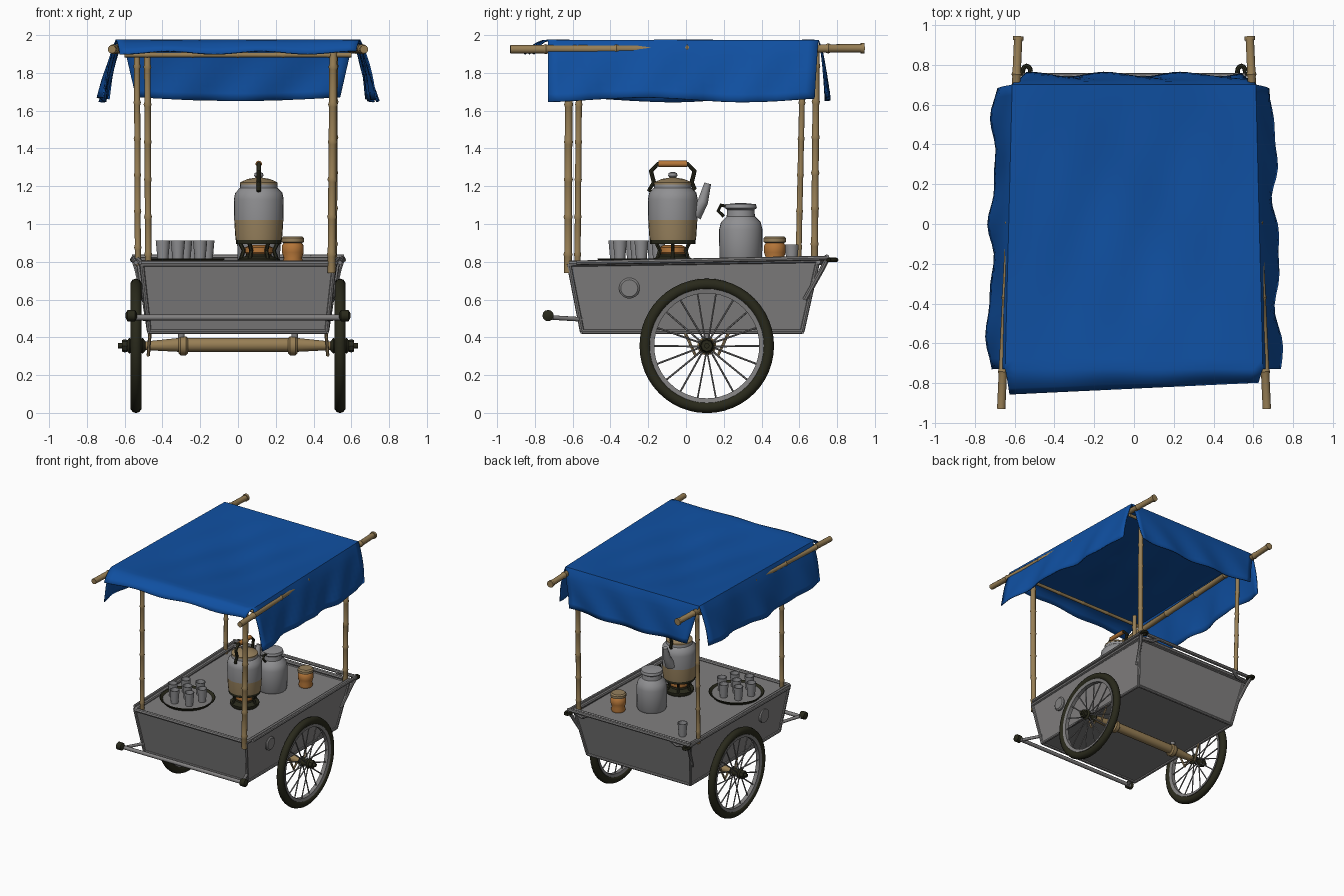
import bpy, bmesh, math
from math import sin, cos, pi
from mathutils import Vector, Matrix

if "Cube" in bpy.data.objects:
    bpy.data.objects.remove(bpy.data.objects["Cube"])


def material(name, r, g, b):
    m = bpy.data.materials.new(name)
    m.diffuse_color = (r, g, b, 1)
    m.use_nodes = True
    m.node_tree.nodes["Principled BSDF"].inputs["Base Color"].default_value = m.diffuse_color
    return m


BLUE = material("blue cloth", 0.005, 0.08, 0.36)
BAMBOO = material("bamboo", 0.31, 0.21, 0.09)
GREY = material("painted metal", 0.22, 0.215, 0.215)
ENAMEL = material("enamel", 0.28, 0.28, 0.29)
STAIN = material("scorched tan", 0.31, 0.22, 0.11)
DARK = material("dark rubber", 0.022, 0.022, 0.011)
ORANGE = material("orange clay", 0.46, 0.18, 0.04)


def finish(name, bm, *mats, rule=None):
    """Turn a bmesh into a named object, colouring faces by a rule."""
    bmesh.ops.recalc_face_normals(bm, faces=bm.faces)
    if rule:
        for f in bm.faces:
            f.material_index = rule(f.calc_center_median())
    me = bpy.data.meshes.new(name)
    bm.to_mesh(me)
    bm.free()
    for m in mats:
        me.materials.append(m)
    ob = bpy.data.objects.new(name, me)
    bpy.context.collection.objects.link(ob)
    return ob


def sweep(bm, path, radii, seg=10):
    """Tube along a path, one radius per point."""
    path = [Vector(p) for p in path]
    if isinstance(radii, (int, float)):
        radii = [radii] * len(path)
    rings = []
    side = None
    for i, p in enumerate(path):
        t = (path[min(i + 1, len(path) - 1)] - path[max(i - 1, 0)]).normalized()
        ref = side if side else (Vector((0, 0, 1)) if abs(t.z) < 0.9 else Vector((1, 0, 0)))
        side = (ref - t * ref.dot(t)).normalized()
        other = t.cross(side)
        rings.append([bm.verts.new(p + (side * cos(2 * pi * k / seg) + other * sin(2 * pi * k / seg)) * radii[i])
                      for k in range(seg)])
    for a, b in zip(rings, rings[1:]):
        for k in range(seg):
            bm.faces.new((a[k], a[(k + 1) % seg], b[(k + 1) % seg], b[k]))
    bm.faces.new(rings[0])
    bm.faces.new(rings[-1])


def tube(name, path, r, mat, seg=10):
    bm = bmesh.new()
    sweep(bm, path, r, seg)
    return finish(name, bm, mat)


def bamboo(name, a, b, r, nodes):
    """Straight cane with swollen nodes."""
    a, b = Vector(a), Vector(b)
    d = (b - a).normalized() * 0.013
    path, radii = [a], [r]
    for i in range(nodes):
        c = a.lerp(b, (i + 0.5) / nodes)
        path += [c - d, c, c + d]
        radii += [r, r * 1.22, r]
    return tube(name, path + [b], radii + [r], BAMBOO)


def lathe(name, profile, loc, *mats, axis='Z', seg=28, closed=False, rule=None):
    """Turn an (r, height) profile about an axis."""
    bm = bmesh.new()
    rings = [[bm.verts.new((r * cos(2 * pi * k / seg), r * sin(2 * pi * k / seg), z)) for k in range(seg)]
             for r, z in profile]
    pairs = list(zip(rings, rings[1:])) + ([(rings[-1], rings[0])] if closed else [])
    for a, b in pairs:
        for k in range(seg):
            bm.faces.new((a[k], a[(k + 1) % seg], b[(k + 1) % seg], b[k]))
    if not closed:
        bm.faces.new(rings[0])
        bm.faces.new(rings[-1])
    rot = Matrix.Rotation(pi / 2, 4, 'Y') if axis == 'X' else Matrix()
    bmesh.ops.transform(bm, matrix=Matrix.Translation(loc) @ rot, verts=bm.verts)
    return finish(name, bm, *mats, rule=rule)


# Cart body: tapered tub with a slightly sunken deck
bm = bmesh.new()
low = [bm.verts.new(p) for p in ((-.47, -.55, .43), (.47, -.55, .43), (.47, .615, .43), (-.47, .615, .43))]
top = [bm.verts.new(p) for p in ((-.51, -.62, .79), (.51, -.62, .79), (.53, .70, .81), (-.53, .70, .81))]
bm.faces.new(low)
for i in range(4):
    bm.faces.new((low[i], low[(i + 1) % 4], top[(i + 1) % 4], top[i]))
deck = bm.faces.new(top)
corners = [(l.co.copy(), t.co.copy()) for l, t in zip(low, top)]
bmesh.ops.inset_individual(bm, faces=[deck], thickness=0.03)
for v in deck.verts:
    v.co.z = 0.785
finish("cart_body", bm, GREY)

# Rolled seams round the body
bm = bmesh.new()
for i in range(4):
    (l, t), (l2, t2) = corners[i], corners[(i + 1) % 4]
    sweep(bm, [t, t2], 0.016, 8)
    sweep(bm, [l, l2], 0.012, 8)
    sweep(bm, [l, t], 0.012, 8)
finish("body_seams", bm, GREY)

# Raised back rail with its flange
bm = bmesh.new()
sweep(bm, [(-.56, .745, .825), (.56, .745, .825)], 0.014, 8)
for s in (-1, 1):
    sweep(bm, [(s * .50, .63, .60), (s * .535, .72, .76), (s * .555, .75, .82)], 0.014, 8)
    sweep(bm, [(s * .545, .70, .80), (s * .43, .735, .79), (s * .38, .745, .825)], 0.014, 8)
    sweep(bm, [(s * .54, -.58, .795), (s * .555, .745, .82)], 0.012, 8)
finish("back_rail", bm, GREY)

# Front push bar and dark fittings
tube("push_bar", [(-.56, -.715, .505), (.56, -.715, .505)], 0.015, GREY)
for s in (-1, 1):
    tube("push_bar_arm", [(s * .54, -.715, .505), (s * .47, -.55, .495)], 0.012, GREY)
    lathe("push_bar_cap", [(.012, -.03), (.03, -.02), (.03, .02), (.012, .03)], (s * .565, -.73, .515), DARK, axis='X', seg=12)
    ring = [(s * .54 + .02 * cos(a), .765 + .03 * sin(a), .81) for a in [k * pi / 6 for k in range(13)]]
    tube("tie_ring", ring, 0.012, DARK, 8)
    lathe("side_cap", [(.055, -.015), (.055, .01), (.045, .018)], (s * .497, -.30, .66), GREY, axis='X', seg=20)

# Wheels
HUB_Y, HUB_Z = 0.11, 0.355
for s in (-1, 1):
    c = (s * .54, HUB_Y, HUB_Z)
    tyre = [(.326 + .03 * cos(a), .03 * sin(a)) for a in [k * pi / 5 for k in range(10)]]
    lathe("tyre", tyre, c, DARK, axis='X', seg=48, closed=True)
    lathe("wheel_rim", [(.302, -.022), (.302, .022), (.278, .016), (.278, -.016)], c, GREY, axis='X', seg=48, closed=True)
    bm = bmesh.new()
    for k in range(18):
        a = 2 * pi * k / 18
        b = a + (0.12 if k % 2 else -0.12)
        x = s * .54 + (.025 if k % 2 else -.025)
        sweep(bm, [(x, HUB_Y + .03 * cos(b), HUB_Z + .03 * sin(b)),
                   (s * .54, HUB_Y + .285 * cos(a), HUB_Z + .285 * sin(a))], 0.005, 6)
    finish("spokes", bm, GREY)
    lathe("wheel_hub", [(.025, -.05), (.042, -.035), (.03, -.02), (.03, .02), (.042, .035), (.025, .05)], c, DARK, axis='X', seg=14)
    tube("axle_stub", [(s * .46, HUB_Y, HUB_Z), (s * .635, HUB_Y, HUB_Z)], 0.014, DARK)
    lathe("axle_nut", [(.03, -.015), (.035, 0), (.03, .015)], (s * .60, HUB_Y, HUB_Z), DARK, axis='X', seg=8)
    for d in (-1, 1):
        tube("axle_stay", [(s * .47, HUB_Y, HUB_Z), (s * .475, HUB_Y + d * .06, HUB_Z - .05),
                           (s * .465, HUB_Y + d * .12, HUB_Z + .08)], 0.009, STAIN, 6)
    # Axle cuff and hanger
    lathe("axle_cuff", [(.04, -.025), (.05, -.015), (.05, .015), (.04, .025)], (s * .29, HUB_Y, HUB_Z), BAMBOO, axis='X', seg=14)
    tube("axle_hanger", [(s * .30, HUB_Y, HUB_Z + .03), (s * .30, HUB_Y, .44)], 0.018, GREY)
tube("axle", [(-.5, HUB_Y, .355), (-.31, HUB_Y, .36), (.31, HUB_Y, .36), (.5, HUB_Y, .355)], [.022, .037, .037, .022], BAMBOO, 12)

# Canopy frame
bamboo("front_right_post", (.495, -.625, .74), (.505, -.62, 1.93), .021, 6)
bamboo("front_left_post", (-.475, -.575, .74), (-.48, -.565, 1.93), .017, 6)
bamboo("back_right_post", (.505, .68, .80), (.51, .69, 1.93), .019, 6)
bamboo("back_left_post", (-.53, .595, .78), (-.535, .62, 1.93), .016, 6)
for s in (-1, 1):
    bamboo("roof_pole", (s * .668, -.93, 1.925), (s * .582, .94, 1.93), .022, 5)
    tube("roof_pole_end", [(s * .583, .925, 1.93), (s * .582, .945, 1.93)], .028, BAMBOO)
for y in (-.62, .66):
    bamboo("roof_crossbar", (-.60, y, 1.895), (.60, y, 1.895), .013, 5)


# Cloth canopy: four-sided patches sharing folded edges
def edge_x(y):
    return 0.628 - 0.025 * y


def roof(u, v):
    y = -.73 + 1.43 * v
    w = (1 - u * u) * sin(pi * v)
    z = 1.972 - .03 * w + .008 * w * sin(6 * u + 9 * v) + .006 * w * sin(11 * u - 7 * v)
    return (u * edge_x(y), y, z)


def side_flap(s):
    def point(u, v):
        y = -.73 + 1.43 * v
        ripple = .014 * sin(17 * v + s) + .008 * sin(31 * v + 5 * u)
        x = edge_x(y) + .085 * u ** .8 + ripple * u
        drop = .315 + .012 * sin(8 * v + 2 * s)
        return (s * x, y + .02 * u * sin(5 * v), 1.972 - drop * u)
    return point


def back_flap(u, v):
    x = u * (edge_x(.70) - .07 * v)
    return (x, .70 + .05 * v ** .6 + .012 * v * sin(9 * u + 4 * v), 1.972 - v * (.32 - .02 * u * u))


def front_flap(u, v):
    x = u * (edge_x(-.73) - .02 * v)
    return (x, -.73 - (.095 - .03 * u) * v, 1.972 - .065 * v * v + .008 * v * sin(8 * u))


def patch(bm, fn, u0, nu, nv):
    g = [[bm.verts.new(fn(u0 + (1 - u0) * i / nu, j / nv)) for j in range(nv + 1)] for i in range(nu + 1)]
    for i in range(nu):
        for j in range(nv):
            bm.faces.new((g[i][j], g[i + 1][j], g[i + 1][j + 1], g[i][j + 1]))


bm = bmesh.new()
patch(bm, roof, -1, 28, 28)
patch(bm, back_flap, -1, 28, 8)
patch(bm, front_flap, -1, 28, 4)
for s in (-1, 1):
    patch(bm, side_flap(s), 0, 8, 28)
bmesh.ops.remove_doubles(bm, verts=bm.verts, dist=0.0005)
cloth = finish("canopy_cloth", bm, BLUE)
thick = cloth.modifiers.new("thickness", 'SOLIDIFY')
thick.thickness = 0.008
thick.offset = 0

# Stove
SX, SY = .11, -.07
lathe("stove_base", [(.10, .785), (.11, .80), (.11, .815), (.07, .83), (.06, .86)], (SX, SY, 0), DARK, seg=20)
lathe("stove_burner", [(.055, .83), (.075, .85), (.075, .875), (.045, .89)], (SX, SY, 0), ORANGE, seg=16)
lathe("stove_ring", [(.12, .895), (.12, .915), (.085, .915), (.085, .895)], (SX, SY, 0), DARK, seg=20, closed=True)
for k in range(6):
    a = k * pi / 3
    tube("stove_leg", [(SX + .10 * cos(a), SY + .10 * sin(a), .80), (SX + .08 * cos(a), SY + .08 * sin(a), .86),
                       (SX + .105 * cos(a), SY + .105 * sin(a), .91)], .011, DARK, 6)

# Kettle with scorched lower band, spout and looped handle
lathe("kettle", [(.10, .91), (.122, .915), (.125, .94), (.13, 1.02), (.132, 1.13), (.125, 1.165), (.10, 1.19), (.098, 1.215)],
      (SX, SY, 0), ENAMEL, STAIN, rule=lambda c: 1 if c.z < 1.02 else 0)
lathe("kettle_lid", [(.10, 1.21), (.10, 1.22), (.06, 1.238), (.02, 1.245)], (SX, SY, 0), STAIN)
lathe("kettle_knob", [(.012, 1.24), (.025, 1.255), (.022, 1.27), (.008, 1.275)], (SX, SY, 0), ENAMEL, seg=12)
tube("kettle_spout", [(SX, .04, 1.05), (SX, .09, 1.12), (SX, .115, 1.215)], [.045, .028, .018], ENAMEL)
loop = [(-.16, 1.16), (-.195, 1.18), (-.17, 1.22), (-.185, 1.28), (-.15, 1.317), (.01, 1.317), (.045, 1.28), (.03, 1.22), (.045, 1.19), (.02, 1.165)]
tube("kettle_handle", [(SX, y, z) for y, z in loop], .012, DARK, 8)
tube("kettle_grip", [(SX, -.145, 1.318), (SX, .005, 1.318)], .017, ORANGE)

# Lidded can
lathe("milk_can", [(.105, .785), (.113, .80), (.115, .97), (.105, 1.01), (.075, 1.04), (.072, 1.075), (.085, 1.085), (.08, 1.105), (.03, 1.11)],
      (.11, .29, 0), ENAMEL)
tube("can_handle", [(.11, .225, 1.09), (.11, .185, 1.10), (.11, .17, 1.07), (.11, .20, 1.04)], .009, DARK, 8)

# Clay jar
lathe("clay_jar", [(.05, .785), (.055, .80), (.048, .82), (.058, .85), (.058, .885), (.048, .90)], (.29, .47, 0), ORANGE, seg=18)
lathe("jar_lid", [(.05, .90), (.06, .905), (.06, .925), (.05, .935)], (.29, .47, 0), STAIN, seg=18)

# Tray with glasses, plus one standing alone
TX, TY = -.28, -.26
lathe("tray", [(.18, .785), (.21, .815), (.205, .818), (.185, .80)], (TX, TY, 0), DARK, seg=32)
lathe("tray_top", [(.186, .80), (.186, .806)], (TX, TY, 0), GREY, seg=32)
cup = [(.028, 0), (.038, .105), (.033, .105), (.025, .015)]
spots = [(TX + .12 * cos(k * pi / 3 + .2), TY + .12 * sin(k * pi / 3 + .2), .806) for k in range(6)]
for p in spots + [(TX, TY, .806), (-.36, .56, .785)]:
    lathe("glass", [(r, z * 1.02) for r, z in cup], p, ENAMEL, seg=14)

# Smooth rounded forms, keep hard edges
for ob in bpy.context.scene.objects:
    ob.select_set(True)
    bpy.context.view_layer.objects.active = ob
bpy.ops.object.shade_smooth_by_angle(angle=math.radians(38))
